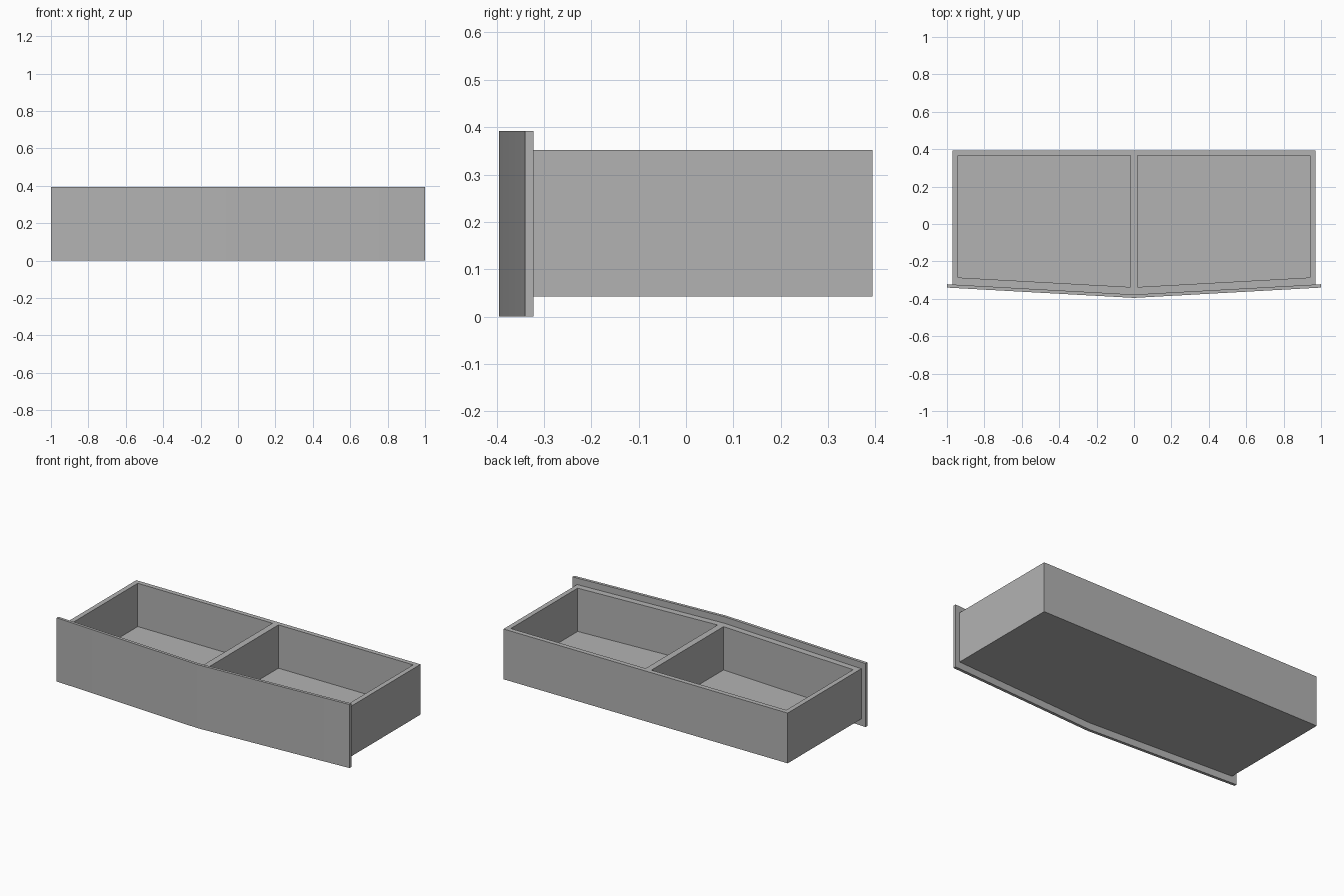
import bpy
import bmesh
from math import radians

cube = bpy.data.objects.get("Cube")
if cube:
    bpy.data.objects.remove(cube)

grey = bpy.data.materials.new("plain grey")
grey.use_nodes = True
grey.diffuse_color = (0.45, 0.45, 0.45, 1)
grey.node_tree.nodes["Principled BSDF"].inputs["Base Color"].default_value = (0.45, 0.45, 0.45, 1)

BOW = 0.055           # how far the middle of the front stands out
BASE, RIM, FLOOR = 0.042, 0.352, 0.085
BACK = 0.394


def bowed(x, y_end):
    """Depth at x of a line that bows forward to the middle, y_end at x = 1."""
    return y_end - BOW * (1 - abs(x))


def prism(name, outline, z0, z1):
    """Extrude an anticlockwise plan outline from z0 up to z1."""
    bm = bmesh.new()
    low = bm.faces.new([bm.verts.new((x, y, z0)) for x, y in outline])
    up = bmesh.ops.extrude_face_region(bm, geom=[low])["geom"]
    for v in up:
        if isinstance(v, bmesh.types.BMVert):
            v.co.z = z1
    bmesh.ops.recalc_face_normals(bm, faces=bm.faces[:])
    mesh = bpy.data.meshes.new(name)
    bm.to_mesh(mesh)
    bm.free()
    mesh.materials.append(grey)
    obj = bpy.data.objects.new(name, mesh)
    bpy.context.collection.objects.link(obj)
    return obj


# Bowed front panel
xs = (-1, 0, 1)
front = [(x, bowed(x, -0.34)) for x in xs]
rear = [(x, bowed(x, -0.322)) for x in reversed(xs)]
panel = prism("front_panel", front + rear, 0, 0.392)

# Drawer body behind the panel
xs = (-0.97, 0, 0.97)
body = prism("drawer_body",
             [(x, bowed(x, -0.322)) for x in xs] + [(0.97, BACK), (-0.97, BACK)],
             BASE, RIM)

# Two compartments cut into the body
for side, ends in (("left", (0.02, 0.94)), ("right", (-0.94, -0.02))):
    a, b = ends
    cutter = prism(side + "_compartment_cutter",
                   [(a, bowed(a, -0.283)), (b, bowed(b, -0.283)), (b, 0.365), (a, 0.365)],
                   FLOOR, RIM + 0.1)
    cutter.hide_render = True
    cutter.hide_viewport = True
    cut = body.modifiers.new(side + "_compartment", "BOOLEAN")
    cut.operation = "DIFFERENCE"
    cut.solver = "EXACT"
    cut.object = cutter

# Soft bend across the panel, crisp edges elsewhere
bpy.ops.object.select_all(action="DESELECT")
panel.select_set(True)
bpy.context.view_layer.objects.active = panel
bpy.ops.object.shade_smooth_by_angle(angle=radians(30))
